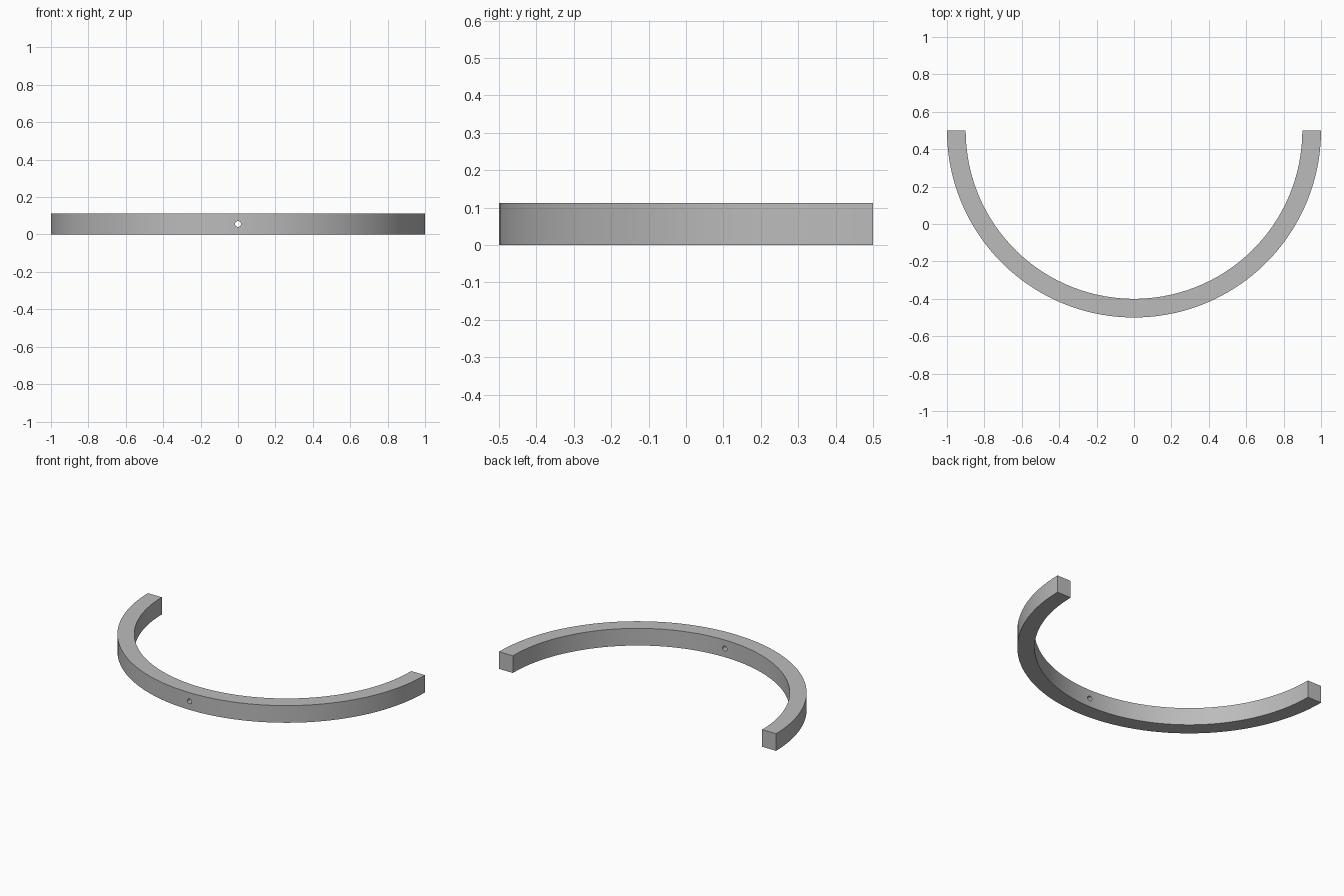
import bpy
import bmesh
from math import pi, cos, sin, radians

OUTER, INNER, HEIGHT = 1.0, 0.9, 0.112
SEGMENTS = 63          # odd, so the hole sits in the middle of one facet
CENTRE_Y = 0.5
HOLE_RADIUS = 0.016

cube = bpy.data.objects.get("Cube")
if cube:
    bpy.data.objects.remove(cube, do_unlink=True)

grey = bpy.data.materials.new("plain grey")
grey.use_nodes = True
colour = (0.5, 0.5, 0.5, 1)
grey.diffuse_color = colour
grey.node_tree.nodes["Principled BSDF"].inputs["Base Color"].default_value = colour

# Half ring: a rectangular section swept through half a turn
bm = bmesh.new()
section = [(INNER, 0), (OUTER, 0), (OUTER, HEIGHT), (INNER, HEIGHT)]
rings = []
for i in range(SEGMENTS + 1):
    a = pi + pi * i / SEGMENTS
    rings.append([bm.verts.new((r * cos(a), CENTRE_Y + r * sin(a), z)) for r, z in section])
for a, b in zip(rings, rings[1:]):
    for k in range(4):
        n = (k + 1) % 4
        bm.faces.new((a[k], a[n], b[n], b[k]))
bm.faces.new(rings[0])
bm.faces.new(rings[-1])
bmesh.ops.recalc_face_normals(bm, faces=bm.faces)
mesh = bpy.data.meshes.new("half_ring")
bm.to_mesh(mesh)
bm.free()
mesh.materials.append(grey)
ring = bpy.data.objects.new("half_ring", mesh)
bpy.context.collection.objects.link(ring)

# Small round hole through the middle of the front
bpy.ops.mesh.primitive_cylinder_add(vertices=24, radius=HOLE_RADIUS, depth=0.4,
                                    location=(0, CENTRE_Y - 0.95, HEIGHT / 2),
                                    rotation=(pi / 2, 0, 0))
cutter = bpy.context.object
cutter.name = "hole_cutter"
cutter.hide_render = True
cutter.data.materials.append(grey)

cut = ring.modifiers.new("hole", 'BOOLEAN')
cut.operation = 'DIFFERENCE'
cut.solver = 'EXACT'
cut.object = cutter

bpy.ops.object.select_all(action='DESELECT')
ring.select_set(True)
bpy.context.view_layer.objects.active = ring
bpy.ops.object.modifier_apply(modifier=cut.name)
bpy.data.objects.remove(cutter, do_unlink=True)

# Smooth walls with crisp rims
bpy.ops.object.shade_smooth_by_angle(angle=radians(30))
